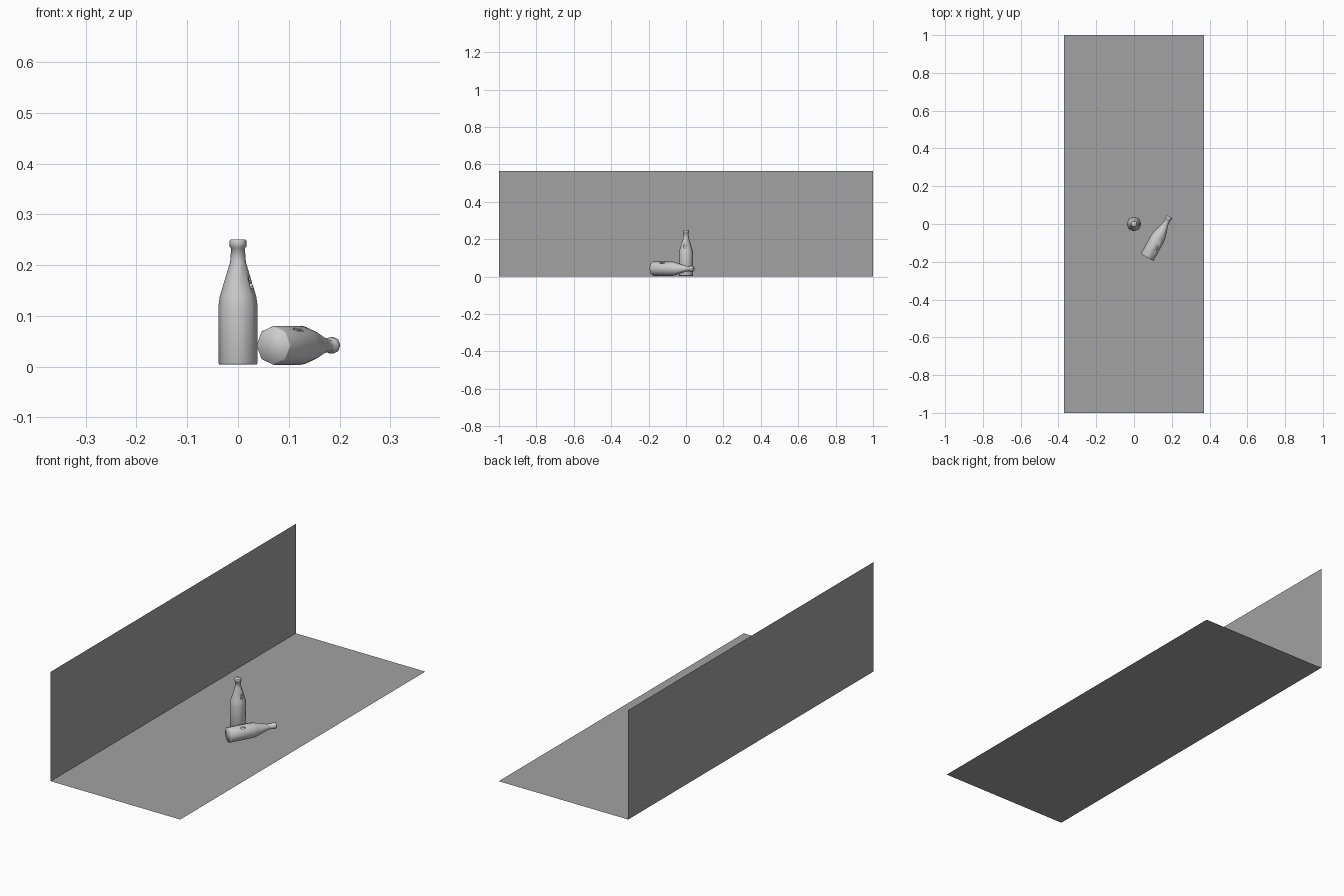
import bpy, bmesh, math
from mathutils import Matrix, Vector

if "Cube" in bpy.data.objects:
    bpy.data.objects.remove(bpy.data.objects["Cube"])

SIDES = 8
# radius, height up the bottle
PROFILE = [(0.037, 0.0), (0.0385, 0.003), (0.0385, 0.116), (0.036, 0.134),
           (0.0155, 0.202), (0.0135, 0.23), (0.0165, 0.232), (0.0165, 0.244),
           (0.0150, 0.246)]


def make_object(name, bm, smooth=False):
    for face in bm.faces:
        face.smooth = smooth
    mesh = bpy.data.meshes.new(name)
    bm.to_mesh(mesh)
    bm.free()
    obj = bpy.data.objects.new(name, mesh)
    bpy.context.collection.objects.link(obj)
    return obj


# darker grey for floor and wall
dark = bpy.data.materials.new("dark_grey")
dark.diffuse_color = (0.36, 0.36, 0.36, 1)
dark.use_nodes = True
dark.node_tree.nodes["Principled BSDF"].inputs["Base Color"].default_value = dark.diffuse_color


def panel(name, corners):
    bm = bmesh.new()
    bm.faces.new([bm.verts.new(c) for c in corners])
    obj = make_object(name, bm)
    obj.data.materials.append(dark)
    return obj


def bottle(name, matrix, hole_angle, hole_height, hole_radius):
    # eight-sided lathed body, closed at base and cap
    bm = bmesh.new()
    rings = [[bm.verts.new((r * math.cos(i * math.tau / SIDES),
                            r * math.sin(i * math.tau / SIDES), z))
              for i in range(SIDES)] for r, z in PROFILE]
    for low, high in zip(rings, rings[1:]):
        for i in range(SIDES):
            j = (i + 1) % SIDES
            bm.faces.new((low[i], low[j], high[j], high[i]))
    bm.faces.new(rings[0][::-1])
    bm.faces.new(rings[-1])
    body = make_object(name, bm, smooth=True)
    body.matrix_world = matrix

    # jagged star-shaped cutter for the chipped hole
    bm = bmesh.new()
    count = 10
    outline = []
    for i in range(count):
        a = i * math.tau / count
        s = (1.0, 0.55)[i % 2]
        outline.append((0.010 * s * math.cos(a), 0.018 * s * math.sin(a)))
    back = [bm.verts.new((-0.004, y, z)) for y, z in outline]
    front = [bm.verts.new((0.03, y, z)) for y, z in outline]
    bm.faces.new(back[::-1])
    bm.faces.new(front)
    for i in range(count):
        j = (i + 1) % count
        bm.faces.new((back[i], back[j], front[j], front[i]))
    bmesh.ops.recalc_face_normals(bm, faces=bm.faces)
    cutter = make_object(name + "_hole_cutter", bm)
    cutter.matrix_world = (matrix @ Matrix.Rotation(hole_angle, 4, 'Z')
                           @ Matrix.Translation((hole_radius, 0, hole_height)))
    cutter.hide_render = True
    cutter.hide_set(True)
    cut = body.modifiers.new("hole", 'BOOLEAN')
    cut.operation = 'DIFFERENCE'
    cut.solver = 'EXACT'
    cut.object = cutter
    return body


# ground and wall behind the bottles
panel("floor", [(-0.37, -1, 0), (0.37, -1, 0), (0.37, 1, 0), (-0.37, 1, 0)])
panel("wall", [(-0.37, -1, 0), (-0.37, 1, 0), (-0.37, 1, 0.565), (-0.37, -1, 0.565)])

# upright bottle with a chip in the shoulder
bottle("standing_bottle", Matrix.Translation((0, 0, 0.004)),
       math.radians(-16), 0.16, 0.025)

# bottle on its side, neck pointing back and right
axis = Vector((math.cos(math.radians(61)), math.sin(math.radians(61)), 0))
up = Vector((0, 0, 1))
side = up.cross(axis)
turn = Matrix((up, side, axis)).transposed().to_4x4()
bottle("fallen_bottle", Matrix.Translation((0.069, -0.177, 0.042)) @ turn,
       math.radians(-32), 0.067, 0.035)
